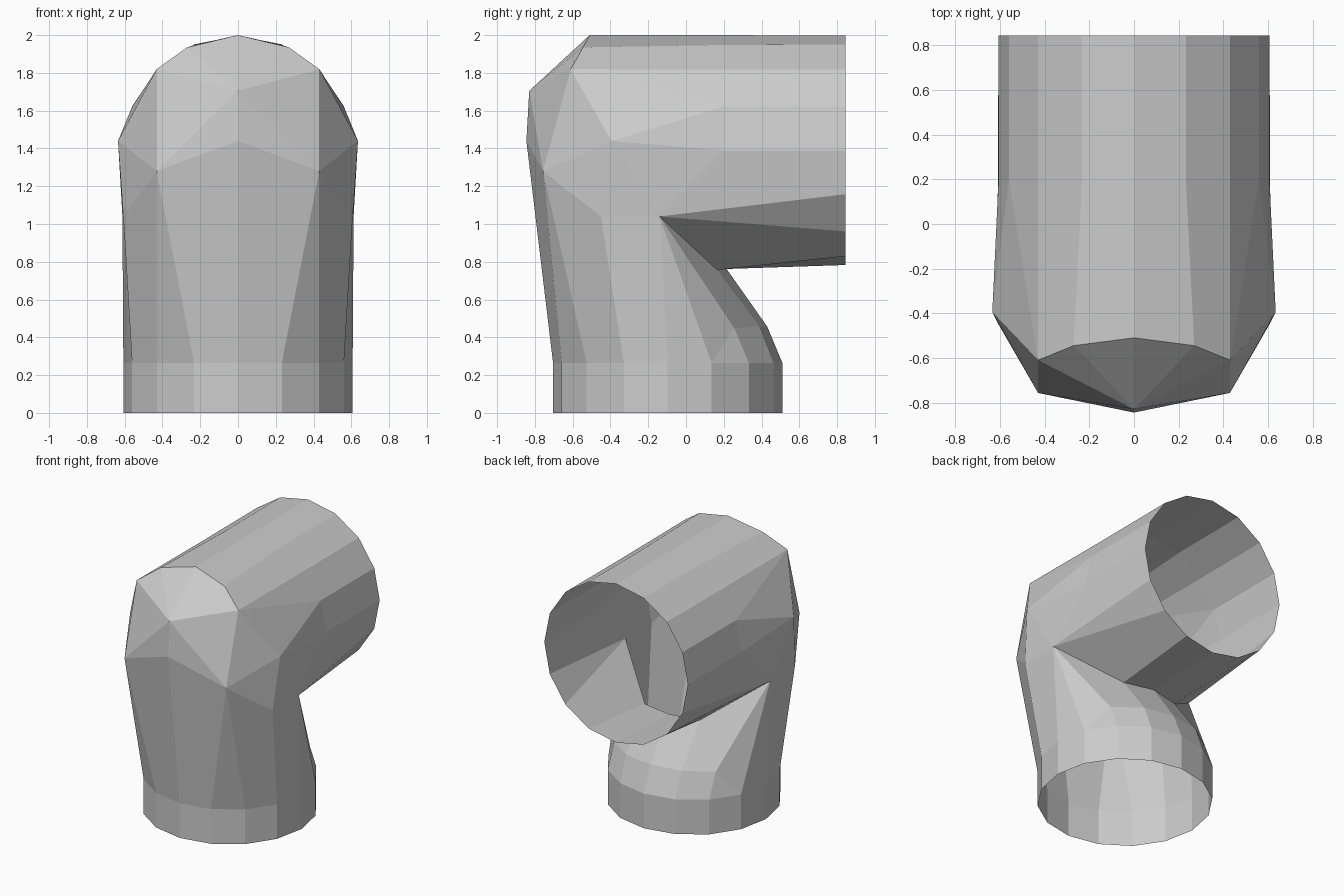
import bpy, bmesh, math

if "Cube" in bpy.data.objects:
    bpy.data.objects.remove(bpy.data.objects["Cube"])

R = 0.607          # tube radius, 16 sides
STEP = math.pi / 8

# Half rings of nine points: k = 0 is the front/top, k = 8 the back/bottom
pts = {}
for k in range(9):
    s = 0.0 if k in (0, 8) else R * math.sin(k * STEP)
    c = R * math.cos(k * STEP)
    pts[f"A{k}"] = (s, -0.097 - c, 0.0)        # lower opening
    pts[f"B{k}"] = (s, -0.097 - c, 0.265)      # top of lower cuff
    pts[f"E{k}"] = (s, 0.845, 1.39 + c)        # rear opening
    if k < 5:
        pts[f"U{k}"] = (s, 0.2, 1.39 + c * 0.995)  # bend line on rear tube

# Elbow joint points
pts.update({
    "T0": (0, -0.51, 2.0), "T1": (0.27, -0.545, 1.935),   # top rim of cap
    "R": (0.43, -0.61, 1.82), "P": (0.635, -0.395, 1.44),  # shoulder of cap
    "Q": (0.43, -0.757, 1.28), "S": (0.607, -0.45, 1.04),
    "F1": (0, -0.845, 1.44), "F2": (0, -0.83, 1.705),      # cap point
    "C": (0.612, -0.14, 1.04),                             # inner crease corner
    "K7": (0.232, 0.165, 0.757), "K8": (0, 0.215, 0.762),  # crease bottom
    "M6": (0.43, 0.255, 0.45), "M7": (0.232, 0.39, 0.455), "M8": (0, 0.43, 0.457),
})
pts["U0"] = (0, 0.2, 2.0)

# Lower cuff
faces = [f"A{k} A{k+1} B{k+1} B{k}" for k in range(8)]
# Straight part of the rear tube
faces += [f"E{k} E{k+1} U{k+1} U{k}" for k in range(4)]
faces += [
    # front and side of the lower tube
    "B0 B1 Q F1", "B1 B2 Q", "B2 B3 S Q", "B3 B4 C S", "B4 B5 C",
    # back of the lower tube up to the crease
    "B5 M6 C", "B5 B6 M6", "B6 B7 M7 M6", "B7 B8 M8 M7",
    "M6 M7 K7 C", "M7 M8 K8 K7",
    # elbow cap
    "S P Q", "S C P", "Q P R", "F2 R Q", "F2 Q F1", "F2 T0 T1", "F2 T1 R",
    # top and side of the rear tube
    "U0 U1 T1 T0", "U1 U2 R T1", "U2 U3 R", "U3 P R", "U3 U4 P", "U4 C P",
    # underside of the rear tube
    "E4 E5 C U4", "E5 E6 C", "E6 E7 K7 C", "E7 E8 K8 K7",
]

bm = bmesh.new()
verts = {name: bm.verts.new(co) for name, co in pts.items()}
for f in faces:
    bm.faces.new([verts[n] for n in f.split()])

# Mirror the half to the left side and weld the centre line
half = bm.verts[:] + bm.edges[:] + bm.faces[:]
copy = bmesh.ops.duplicate(bm, geom=half)["geom"]
for v in copy:
    if isinstance(v, bmesh.types.BMVert):
        v.co.x = -v.co.x
bmesh.ops.remove_doubles(bm, verts=bm.verts[:], dist=0.0005)
bmesh.ops.recalc_face_normals(bm, faces=bm.faces[:])

# Make sure the open shell faces outwards
bm.faces.ensure_lookup_table()
low = min(bm.faces, key=lambda f: f.calc_center_median().y)
if low.normal.y > 0:
    bmesh.ops.reverse_faces(bm, faces=bm.faces[:])

mesh = bpy.data.meshes.new("elbow_sleeve")
bm.to_mesh(mesh)
bm.free()
sleeve = bpy.data.objects.new("elbow_sleeve", mesh)
bpy.context.collection.objects.link(sleeve)

grey = bpy.data.materials.new("light_grey")
grey.diffuse_color = (0.6, 0.6, 0.6, 1)
grey.use_nodes = True
grey.node_tree.nodes["Principled BSDF"].inputs["Base Color"].default_value = grey.diffuse_color
mesh.materials.append(grey)
